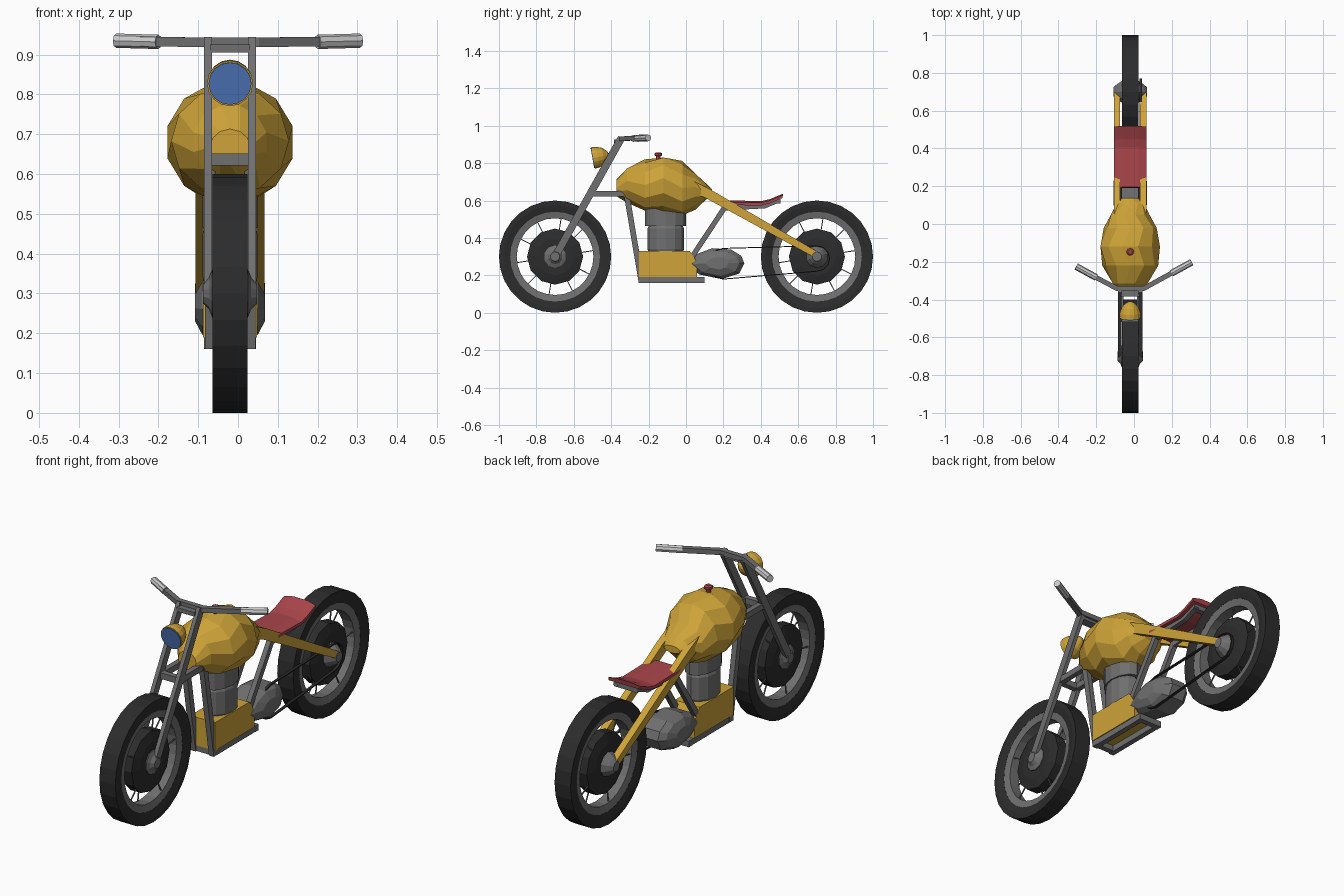
import bpy, bmesh
from math import sin, cos, pi
from mathutils import Vector, Matrix

if "Cube" in bpy.data.objects:
    bpy.data.objects.remove(bpy.data.objects["Cube"])

CX = -0.02  # centre plane of the bike


def material(name, rgb):
    m = bpy.data.materials.new(name)
    m.diffuse_color = (*rgb, 1)
    m.use_nodes = True
    m.node_tree.nodes["Principled BSDF"].inputs["Base Color"].default_value = m.diffuse_color
    return m


ORANGE = material("orange", (0.62, 0.37, 0.04))
RED = material("red", (0.4, 0.06, 0.07))
BLUE = material("blue", (0.08, 0.18, 0.5))
BLACK = material("black", (0.025, 0.025, 0.025))
GREY = material("dark_grey", (0.16, 0.16, 0.16))
LIGHT = material("light_grey", (0.75, 0.75, 0.75))


def skin(name, rings, mat, closed=False, caps=True):
    """Joins equal-length rings of points into a mesh."""
    bm = bmesh.new()
    vs = [[bm.verts.new(p) for p in r] for r in rings]
    n = len(vs[0])
    pairs = list(zip(vs, vs[1:])) + ([(vs[-1], vs[0])] if closed else [])
    for a, b in pairs:
        for i in range(n):
            j = (i + 1) % n
            bm.faces.new((a[i], a[j], b[j], b[i]))
    if caps and not closed:
        bm.faces.new(vs[0])
        bm.faces.new(vs[-1])
    bmesh.ops.recalc_face_normals(bm, faces=bm.faces)
    me = bpy.data.meshes.new(name)
    bm.to_mesh(me)
    bm.free()
    ob = bpy.data.objects.new(name, me)
    bpy.context.collection.objects.link(ob)
    me.materials.append(mat)
    return ob


def sweep(name, pts, side, width, depth, mat, closed=False):
    """Rectangular bar with mitred corners; width runs along side."""
    pts = [Vector(p) for p in pts]
    side = Vector(side)
    n = len(pts)
    rings = []
    for i, p in enumerate(pts):
        a = (p - pts[i - 1]).normalized() if i or closed else None
        b = (pts[(i + 1) % n] - p).normalized() if i < n - 1 or closed else None
        a, b = a or b, b or a
        t = (a + b).normalized()
        up = side.cross(t).normalized() * (depth / 2 / max(t.dot(a), 0.4))
        s = side * width / 2
        rings.append([p + s + up, p - s + up, p - s - up, p + s - up])
    return skin(name, rings, mat, closed)


def bar(name, x, yz, width, depth, mat=GREY, closed=False):
    return sweep(name, [(CX + x, y, z) for y, z in yz], (1, 0, 0), width, depth, mat, closed)


def lathe(name, profile, n, centre, mat, axis="X", closed=False):
    """Turns (offset, radius) points around an axis."""
    rot = Matrix.Rotation(pi / 2, 3, "Y") if axis == "X" else Matrix.Identity(3)
    c = Vector(centre)
    rings = [[c + rot @ Vector((r * cos(2 * pi * i / n), r * sin(2 * pi * i / n), o))
              for i in range(n)] for o, r in profile]
    return skin(name, rings, mat, closed)


def box(name, lo, hi, mat):
    (a, b, c), (d, e, f) = lo, hi
    return skin(name, [[(a, b, z), (d, b, z), (d, e, z), (a, e, z)] for z in (c, f)], mat)


# Wheels
for tag, y, hub in (("front", -0.7, 0.068), ("rear", 0.7, 0.088)):
    c = (CX, y, 0.3)
    lathe(tag + "_tyre", [(-.044, .3), (.044, .3), (.044, .275), (.036, .24), (-.036, .24), (-.044, .275)],
          28, c, BLACK, closed=True)
    lathe(tag + "_rim", [(-.036, .243), (.036, .243), (.028, .205), (-.028, .205)], 28, c, GREY, closed=True)
    lathe(tag + "_drum", [(-.04, .1), (-.028, .15), (.028, .15), (.04, .1)], 12, c, BLACK)
    lathe(tag + "_hub", [(-hub, .025), (-hub + .015, .04), (-.045, .06), (.045, .06), (hub - .015, .04), (hub, .025)],
          10, c, GREY)
    for i in range(10):
        a = 2 * pi * (i + .25) / 10
        bar(f"{tag}_spoke_{i}", 0.02 * (-1) ** i,
            [(y + r * cos(a), .3 + r * sin(a)) for r in (.14, .21)], .005, .005)

# Paired frame parts
for tag, s in (("left", -1), ("right", 1)):
    bar(tag + "_fork_leg", s * .055, [(-.705, .29), (-.345, .935)], .02, .04)
    bar(tag + "_front_frame", s * .05, [(-.5, .637), (-.318, .637), (-.24, .175), (.095, .175)], .027, .03)
    bar(tag + "_seat_rail", s * .055, [(.0, .25), (.205, .56), (.42, .572), (.5, .605)], .025, .028)
    # Rear arm tapers toward the axle
    skin(tag + "_rear_arm",
         [[(CX + s * .07 + dx * .017, y + dz * h * .5, z + dz * h * .87)
           for dx, dz in ((-1, -1), (1, -1), (1, 1), (-1, 1))]
          for y, z, h in ((-.02, .7, .03), (.12, .635, .026), (.7, .308, .017))], ORANGE)

# Frame crossbars
for name, y, z in (("fork_crossbar", -.505, .637), ("neck_crossbar", -.322, .637),
                   ("front_lower_crossbar", -.235, .177), ("rear_lower_crossbar", .085, .175),
                   ("seat_crossbar", .49, .6)):
    box(name, (CX - .065, y - .014, z - .015), (CX + .065, y + .014, z + .015), GREY)
box("fork_yoke", (CX - .05, -.385, .905), (CX + .05, -.34, .925), GREY)

# Handlebar and grips
sweep("handlebar", [(-.24, -.262, .933), (-.09, -.342, .931), (.05, -.342, .931), (.24, -.238, .933)],
      (0, 0, 1), .024, .026, GREY)
for tag, a, b in (("left", (-.2, -.283, .932), (-.306, -.225, .935)),
                  ("right", (.2, -.26, .932), (.306, -.202, .935))):
    a, b = Vector(a), Vector(b)
    q = (b - a).to_track_quat("Z", "Y")
    ring = [q @ Vector((.018 * cos(pi * i / 4), .018 * sin(pi * i / 4), 0)) for i in range(8)]
    skin(tag + "_grip", [[p + v for v in ring] for p in (a, b)], LIGHT)

# Headlight shell and lens, tilted back slightly
lamp = [lathe("headlight_shell", [(-.035, .058), (-.01, .056), (.02, .045), (.042, .026), (.052, .008)],
              16, (0, 0, 0), ORANGE, "Z"),
        lathe("headlight_lens", [(-.039, .054), (-.03, .054)], 16, (0, 0, 0), BLUE, "Z")]
for ob in lamp:
    ob.location = (CX, -.462, .834)
    ob.rotation_euler = (-pi / 2 + .18, 0, 0)

# Fuel tank: faceted rings of (y, middle z, half width, half height)
stations = [(-.372, .668, .05, .045), (-.315, .68, .095, .095), (-.22, .683, .148, .137),
            (-.12, .68, .163, .155), (-.02, .667, .14, .145), (.05, .647, .105, .1),
            (.105, .648, .075, .045), (.138, .645, .045, .018)]
skin("fuel_tank", [[(CX + w * cos(2 * pi * (i + .5 * (k % 2)) / 12), y, z + h * sin(2 * pi * (i + .5 * (k % 2)) / 12))
                    for i in range(12)] for k, (y, z, w, h) in enumerate(stations)], ORANGE)
lathe("tank_cap", [(.82, .012), (.838, .012), (.84, .02), (.852, .02), (.858, .012)], 8, (CX, -.148, 0), RED, "Z")

# Seat: thin crowned pad that kicks up at the back
seat = [(.19, .589), (.3, .587), (.4, .585), (.445, .596), (.515, .625)]
skin("seat", [[(CX - .087, y, z - .012), (CX + .087, y, z - .012), (CX + .087, y, z + .003),
               (CX + .04, y + .005, z + .012), (CX - .04, y + .005, z + .012), (CX - .087, y, z + .003)]
              for y, z in seat], RED)

# Engine
skin("engine_block", [[(CX + x, y, z) for y, z in ((-.25, .19), (.06, .19), (.06, .27), (.02, .33), (-.25, .33))]
                      for x in (-.068, .068)], ORANGE)
for name, prof, y, rx in (("cylinder", [(.32, .09), (.34, .098), (.45, .098), (.465, .09)], -.108, .7),
                          ("cylinder_head", [(.465, .11), (.56, .11)], -.11, .63)):
    ob = lathe(name, prof, 12, (0, 0, 0), GREY, "Z")
    ob.location = (CX, y, 0)
    ob.scale.x = rx

# Gearbox cover: teardrop outline bulging to both sides
drop = [(0, .26), (.06, .315), (.14, .345), (.24, .338), (.295, .305), (.312, .265), (.285, .21), (.19, .18), (.07, .205)]
skin("gearbox_cover", [[(CX + x, .17 + (y - .17) * k, .265 + (z - .265) * k) for y, z in drop]
                       for x, k in ((-.088, .4), (-.07, .8), (-.042, 1), (.042, 1), (.07, .8), (.088, .4))], GREY)

# Drive chain around both sprockets
loop = [(.2 + .082 * cos(a), .262 + .082 * sin(a)) for a in [pi / 2 + pi * i / 6 for i in range(7)]]
loop += [(.7 + .068 * cos(a), .29 + .068 * sin(a)) for a in [-pi / 2 + pi * i / 6 for i in range(7)]]
bar("drive_chain", .055, loop, .014, .005, BLACK, True)
